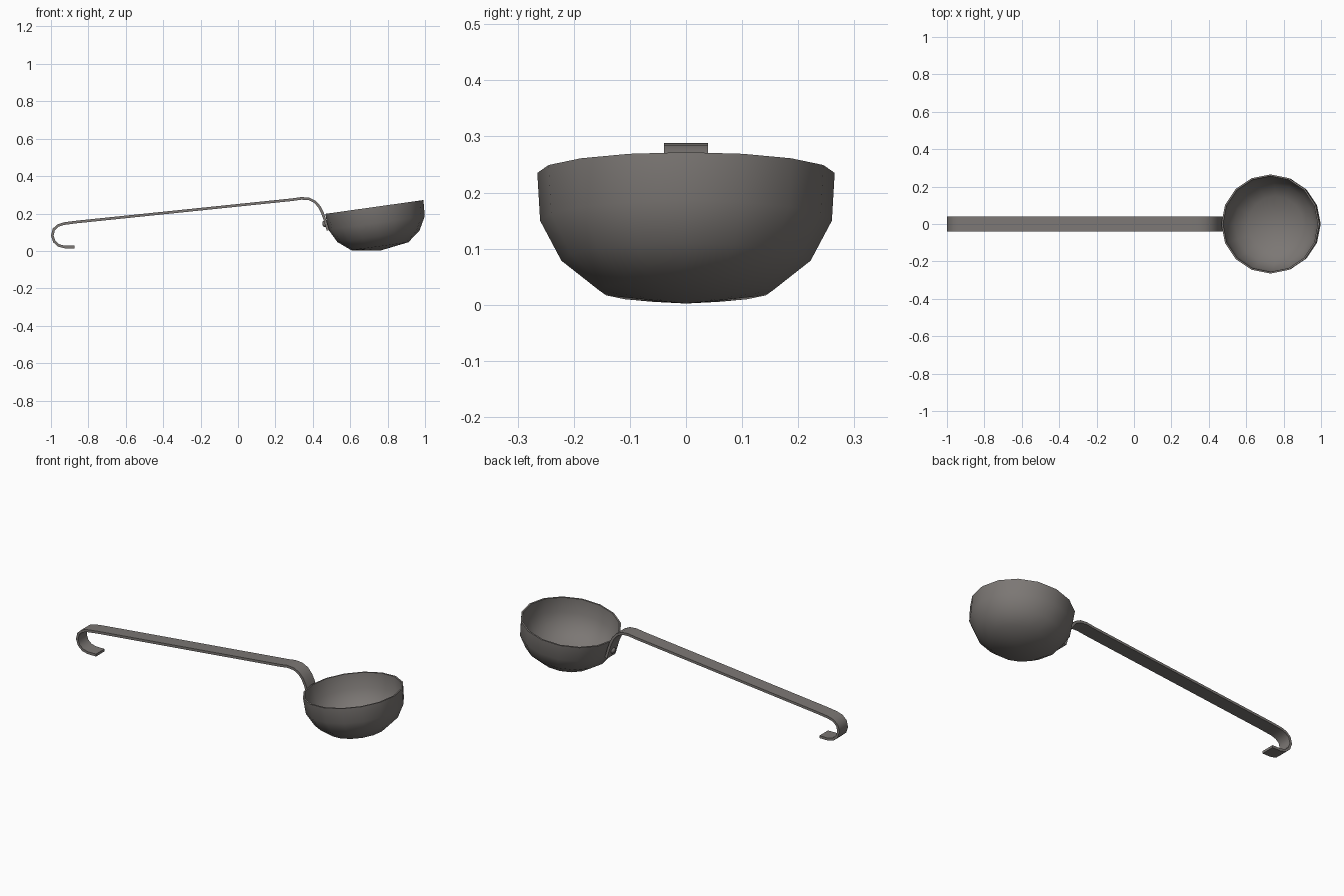
import bpy, bmesh, math
from mathutils import Matrix, Vector

if "Cube" in bpy.data.objects:
    bpy.data.objects.remove(bpy.data.objects["Cube"])

steel = bpy.data.materials.new("warm grey steel")
steel.diffuse_color = (0.2, 0.185, 0.175, 1)
steel.use_nodes = True
steel.node_tree.nodes["Principled BSDF"].inputs["Base Color"].default_value = steel.diffuse_color


def finish(name, bm, angle):
    bmesh.ops.recalc_face_normals(bm, faces=bm.faces)
    mesh = bpy.data.meshes.new(name)
    bm.to_mesh(mesh)
    bm.free()
    mesh.materials.append(steel)
    ob = bpy.data.objects.new(name, mesh)
    bpy.context.collection.objects.link(ob)
    bpy.ops.object.select_all(action='DESELECT')
    ob.select_set(True)
    bpy.context.view_layer.objects.active = ob
    bpy.ops.object.shade_smooth_by_angle(angle=math.radians(angle))
    return ob


def lathe(profile, sides, placement):
    """Spin (radius, height) points round local z; zero radius makes a pole."""
    bm = bmesh.new()
    rings = []
    for r, h in profile:
        n = 1 if r == 0 else sides
        rings.append([bm.verts.new((r * math.cos(2 * math.pi * i / sides),
                                    r * math.sin(2 * math.pi * i / sides), h))
                      for i in range(n)])
    for a, b in zip(rings, rings[1:]):
        for i in range(sides):
            j = (i + 1) % sides
            quad = [a[i % len(a)], a[j % len(a)], b[j % len(b)], b[i % len(b)]]
            bm.faces.new(list(dict.fromkeys(quad)))
    bm.transform(placement)
    return bm


# Tilted 16-sided bowl: outer shell, rim, inner shell
tilt = Matrix.Rotation(math.radians(-8), 4, 'Y')
bowl = [(0, -0.235), (0.154, -0.212), (0.222, -0.158), (0.260, -0.086), (0.265, 0),
        (0.256, 0), (0.251, -0.084), (0.214, -0.151), (0.149, -0.203), (0, -0.226)]
finish("bowl", lathe(bowl, 16, Matrix.Translation((0.729, 0, 0.235)) @ tilt), 50)

# Flat strip handle with hanging hook, swept along its centre line
path = [Vector(p) for p in [
    (-0.873, 0.021), (-0.925, 0.021), (-0.958, 0.029), (-0.982, 0.050), (-0.993, 0.082),
    (-0.985, 0.115), (-0.962, 0.136), (-0.930, 0.146), (-0.870, 0.154),
    (0.290, 0.274), (0.340, 0.281), (0.380, 0.278), (0.412, 0.262), (0.435, 0.236),
    (0.451, 0.205), (0.465, 0.165), (0.481, 0.110)]]
half_w, half_t = 0.039, 0.007
bm = bmesh.new()
sections = []
for k, p in enumerate(path):
    d = (path[min(k + 1, len(path) - 1)] - path[max(k - 1, 0)]).normalized()
    n = Vector((-d.y, d.x)) * half_t
    sections.append([bm.verts.new((p.x + s * n.x, y, p.y + s * n.y))
                     for s, y in ((1, -half_w), (1, half_w), (-1, half_w), (-1, -half_w))])
for a, b in zip(sections, sections[1:]):
    for i in range(4):
        bm.faces.new((a[i], a[(i + 1) % 4], b[(i + 1) % 4], b[i]))
bm.faces.new(sections[0])
bm.faces.new(sections[-1])
finish("handle", bm, 40)

# Domed rivet fixing the handle to the bowl
face = Matrix.Translation((0.465, 0, 0.145)) @ Matrix.Rotation(math.radians(-104), 4, 'Y')
rivet = [(0, -0.004), (0.017, -0.004), (0.017, 0.006), (0.012, 0.012), (0, 0.015)]
finish("rivet", lathe(rivet, 10, face), 50)
